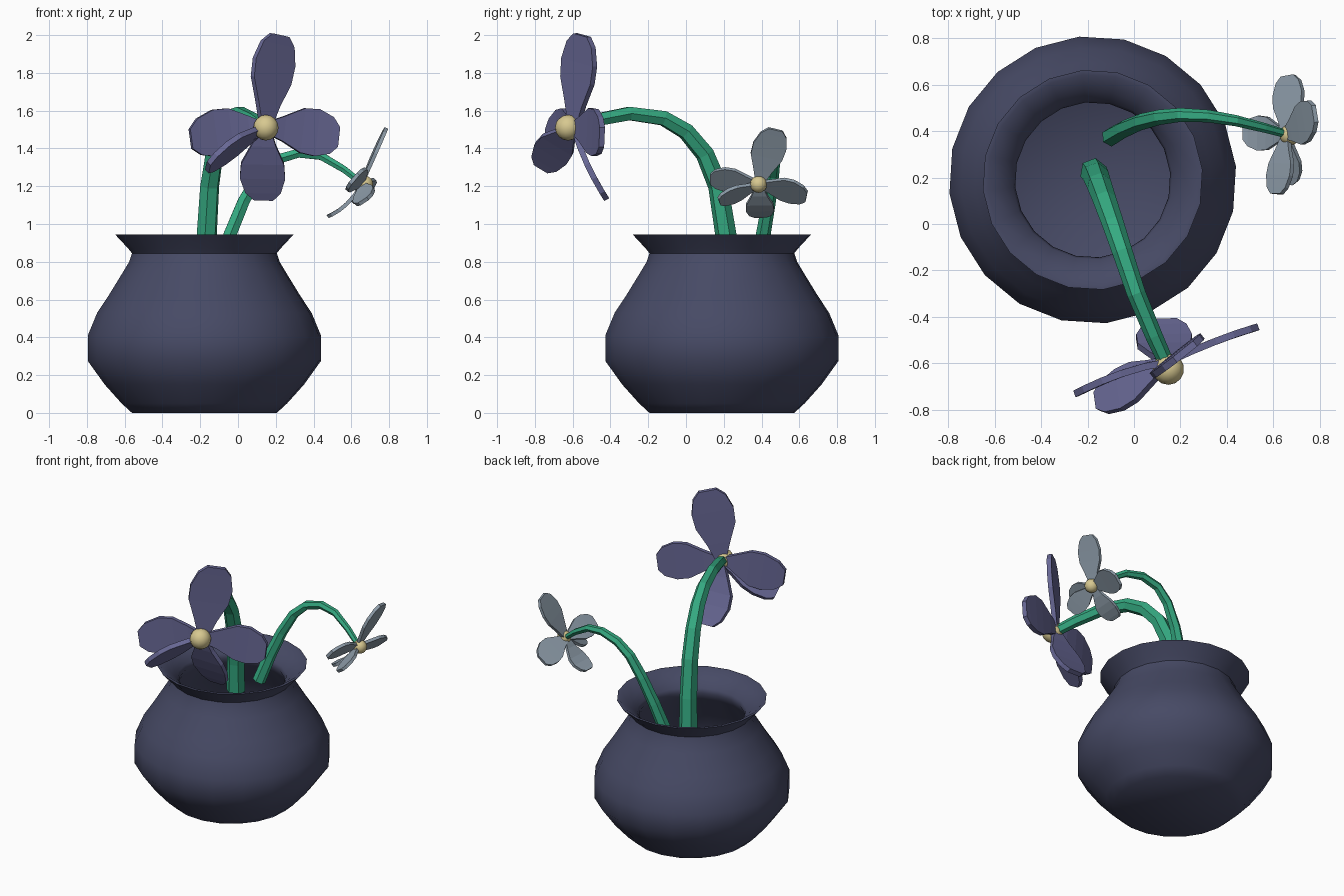
import bpy, bmesh, math
from mathutils import Vector as V

if "Cube" in bpy.data.objects:
    bpy.data.objects.remove(bpy.data.objects["Cube"])


def mat(name, rgb):
    m = bpy.data.materials.new(name)
    m.diffuse_color = (*rgb, 1)
    m.use_nodes = True
    m.node_tree.nodes["Principled BSDF"].inputs["Base Color"].default_value = m.diffuse_color
    return m


NAVY = mat("navy_glaze", (0.062, 0.068, 0.13))
GREEN = mat("stem_green", (0.035, 0.40, 0.22))
PURPLE = mat("petal_purple", (0.138, 0.138, 0.30))
GREY = mat("petal_grey", (0.27, 0.335, 0.40))
YELLOW = mat("centre_yellow", (0.68, 0.58, 0.28))


def finish(bm, name, m, smooth=None):
    bmesh.ops.recalc_face_normals(bm, faces=bm.faces)
    me = bpy.data.meshes.new(name)
    bm.to_mesh(me)
    bm.free()
    me.materials.append(m)
    ob = bpy.data.objects.new(name, me)
    bpy.context.collection.objects.link(ob)
    if smooth:
        bpy.ops.object.select_all(action='DESELECT')
        ob.select_set(True)
        bpy.context.view_layer.objects.active = ob
        bpy.ops.object.shade_smooth_by_angle(angle=math.radians(smooth))
    return ob


def loft(bm, rings):
    # skin closed rings of points and cap both ends
    vs = [[bm.verts.new(p) for p in r] for r in rings]
    n = len(vs[0])
    for a, b in zip(vs, vs[1:]):
        for i in range(n):
            j = (i + 1) % n
            bm.faces.new((a[i], a[j], b[j], b[i]))
    bm.faces.new(vs[0])
    bm.faces.new(vs[-1])


# pot: outer wall, rim, then inner wall down to the inside floor
profile = [(.385, 0), (.44, .05), (.53, .15), (.62, .275), (.62, .41), (.57, .53),
           (.51, .62), (.43, .75), (.40, .80), (.385, .845), (.405, .87), (.475, .945),
           (.455, .945), (.385, .89), (.345, .85), (.335, .82), (.36, .77), (.46, .61),
           (.56, .42), (.56, .29), (.47, .16), (.38, .07)]
bm = bmesh.new()
N = 20
loft(bm, [[V((-.178 + r * math.cos(2 * math.pi * (i + .3) / N),
              .19 + r * math.sin(2 * math.pi * (i + .3) / N), z)) for i in range(N)]
          for r, z in profile])
finish(bm, "pot", NAVY, 50)


# stems: tapered six-sided tubes
def stem(name, pts, r0, r1):
    pts = [V(p) for p in pts]
    side = (pts[-1] - pts[0]).cross(V((0, 0, 1))).normalized()
    rings = []
    for k, p in enumerate(pts):
        t = (pts[min(k + 1, len(pts) - 1)] - pts[max(k - 1, 0)]).normalized()
        u = (side - t * side.dot(t)).normalized()
        w = t.cross(u)
        r = r0 + (r1 - r0) * k / (len(pts) - 1)
        rings.append([p + r * (math.cos(math.pi * i / 3) * u + math.sin(math.pi * i / 3) * w)
                      for i in range(6)])
    bm = bmesh.new()
    loft(bm, rings)
    finish(bm, name, GREEN)


stem("large_stem", [(-.175, .225, .74), (-.165, .21, .95), (-.15, .17, 1.2), (-.125, .1, 1.37),
                    (-.09, 0, 1.49), (-.05, -.12, 1.56), (.01, -.3, 1.585),
                    (.085, -.48, 1.55), (.135, -.59, 1.515)], .06, .034)
stem("small_stem", [(-.1, .375, .77), (-.04, .41, .95), (.03, .44, 1.12), (.11, .46, 1.26),
                    (.2, .47, 1.34), (.32, .465, 1.375), (.44, .445, 1.36),
                    (.56, .415, 1.29), (.65, .39, 1.22)], .042, .018)


# petals: flat blades bent along root - middle - tip
def petal(name, root, mid, tip, wdir, half, thick, m):
    a, b, c = V(root), V(mid), V(tip)
    rings = []
    for t, w in [(0, .22), (.25, .55), (.5, .95), (.7, 1), (.9, .78), (1, .42)]:
        p = a * (1 - t) * (1 - 2 * t) + b * 4 * t * (1 - t) + c * t * (2 * t - 1)
        d = (c - a).normalized()
        u = V(wdir)
        u = (u - d * u.dot(d)).normalized()
        n = d.cross(u) * thick / 2
        u = u * half * w
        rings.append([p - u - n, p + u - n, p + u + n, p - u + n])
    bm = bmesh.new()
    loft(bm, rings)
    finish(bm, name, m)


def flower(name, centre, r, root, petals, thick, m):
    bm = bmesh.new()
    bmesh.ops.create_uvsphere(bm, u_segments=14, v_segments=8, radius=r)
    bmesh.ops.translate(bm, verts=bm.verts, vec=centre)
    finish(bm, name + "_centre", YELLOW, 60)
    for label, mid, tip, wdir, half in petals:
        petal(name + "_petal_" + label, root, mid, tip, wdir, half, thick, m)


flower("large_flower", (.148, -.625, 1.51), .068, (.145, -.595, 1.51), [
    ("top", (.175, -.575, 1.76), (.22, -.55, 2.0), (.75, .6, 0), .135),
    ("left", (-.04, -.64, 1.495), (-.25, -.73, 1.45), (0, 0, 1), .125),
    ("right", (.34, -.51, 1.495), (.53, -.445, 1.46), (0, 0, 1), .125),
    ("lower_left", (0, -.68, 1.42), (-.16, -.765, 1.30), (-.14, .86, -.54), .1),
    ("bottom", (.13, -.525, 1.32), (.135, -.42, 1.13), (1, 0, 0), .12)], .03, PURPLE)

flower("small_flower", (.672, .384, 1.21), .045, (.655, .387, 1.21), [
    ("top", (.715, .425, 1.355), (.78, .475, 1.50), (-.1, 1, -.1), .09),
    ("left", (.635, .26, 1.23), (.615, .13, 1.24), (.65, 0, .76), .078),
    ("right", (.665, .51, 1.185), (.665, .638, 1.145), (.72, 0, .68), .085),
    ("lower_left", (.665, .28, 1.165), (.665, .175, 1.12), (-.56, .37, -.25), .065),
    ("bottom", (.575, .39, 1.105), (.475, .395, 1.04), (0, 1, 0), .075)], .02, GREY)
